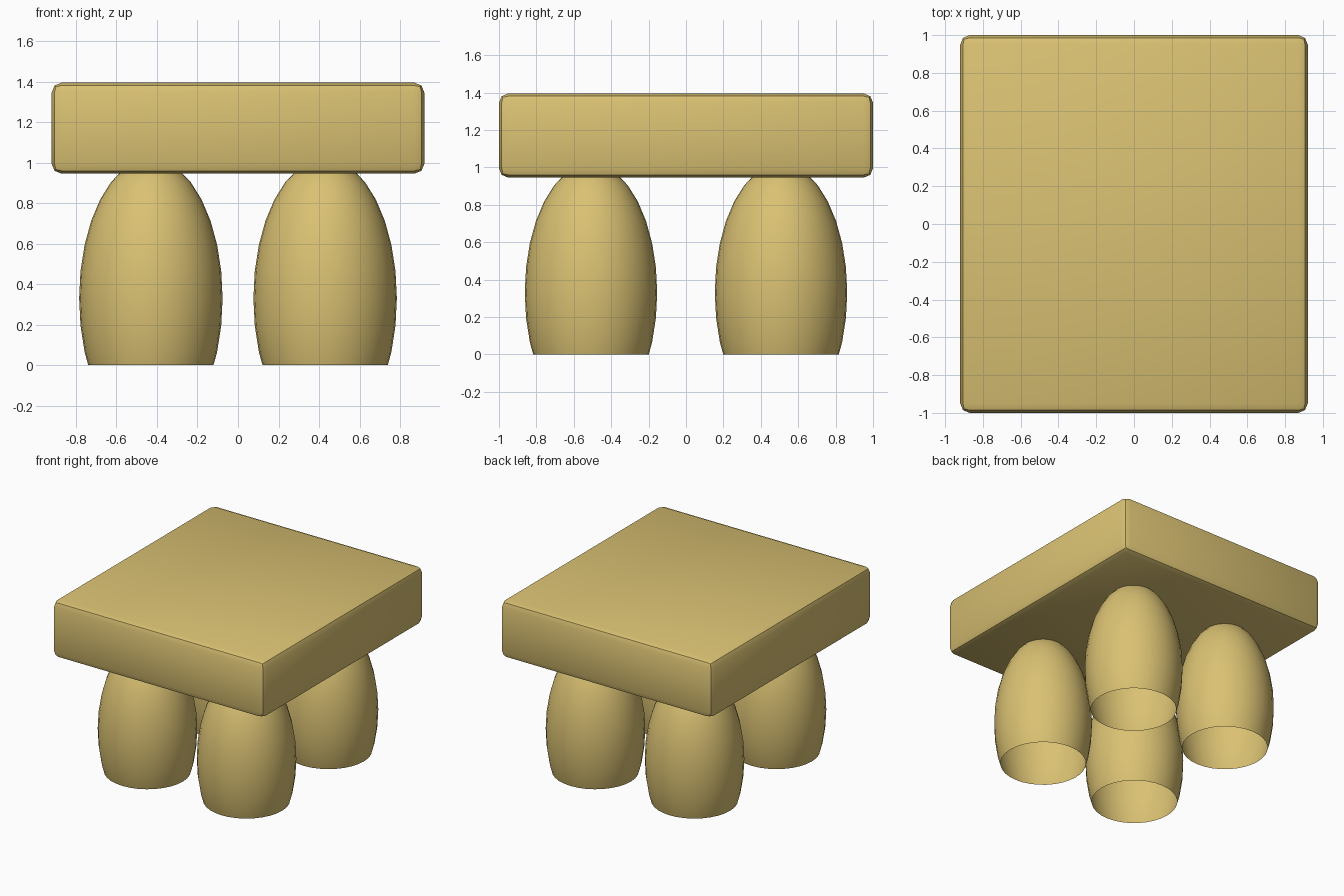
import bpy, bmesh
from mathutils import Matrix, Vector

cube = bpy.data.objects.get("Cube")
if cube:
    bpy.data.objects.remove(cube, do_unlink=True)

# Single sandy colour
sand = bpy.data.materials.new("sand")
sand.use_nodes = True
colour = (0.70, 0.535, 0.17, 1)
sand.diffuse_color = colour
bsdf = sand.node_tree.nodes["Principled BSDF"]
bsdf.inputs["Base Color"].default_value = colour
bsdf.inputs["Roughness"].default_value = 0.8


def add_object(name, bm, location):
    mesh = bpy.data.meshes.new(name)
    bm.to_mesh(mesh)
    bm.free()
    mesh.materials.append(sand)
    obj = bpy.data.objects.new(name, mesh)
    obj.location = location
    bpy.context.collection.objects.link(obj)
    bpy.ops.object.select_all(action="DESELECT")
    obj.select_set(True)
    bpy.context.view_layer.objects.active = obj
    bpy.ops.object.shade_smooth_by_angle(angle=0.5236)
    return obj


# Thick slab with rounded edges
bm = bmesh.new()
bmesh.ops.create_cube(bm, size=1, matrix=Matrix.Diagonal((1.84, 2.0, 0.45, 1)))
bmesh.ops.bevel(bm, geom=bm.edges[:], offset=0.05, segments=2, profile=0.5,
                affect="EDGES")
add_object("table_top", bm, (0, 0, 1.17))

# Four egg-shaped legs, cut open at the floor
LEG_Z = 0.33
for side, x in (("right", -0.43), ("left", 0.43)):
    for end, y in (("front", -0.508), ("back", 0.508)):
        bm = bmesh.new()
        bmesh.ops.create_uvsphere(bm, u_segments=32, v_segments=16, radius=1,
                                  matrix=Matrix.Diagonal((0.354, 0.354, 0.69, 1)))
        bmesh.ops.bisect_plane(bm, geom=bm.verts[:] + bm.edges[:] + bm.faces[:],
                               plane_co=Vector((0, 0, -LEG_Z)),
                               plane_no=Vector((0, 0, 1)), clear_inner=True)
        add_object(f"{end}_{side}_leg", bm, (x, y, LEG_Z))
